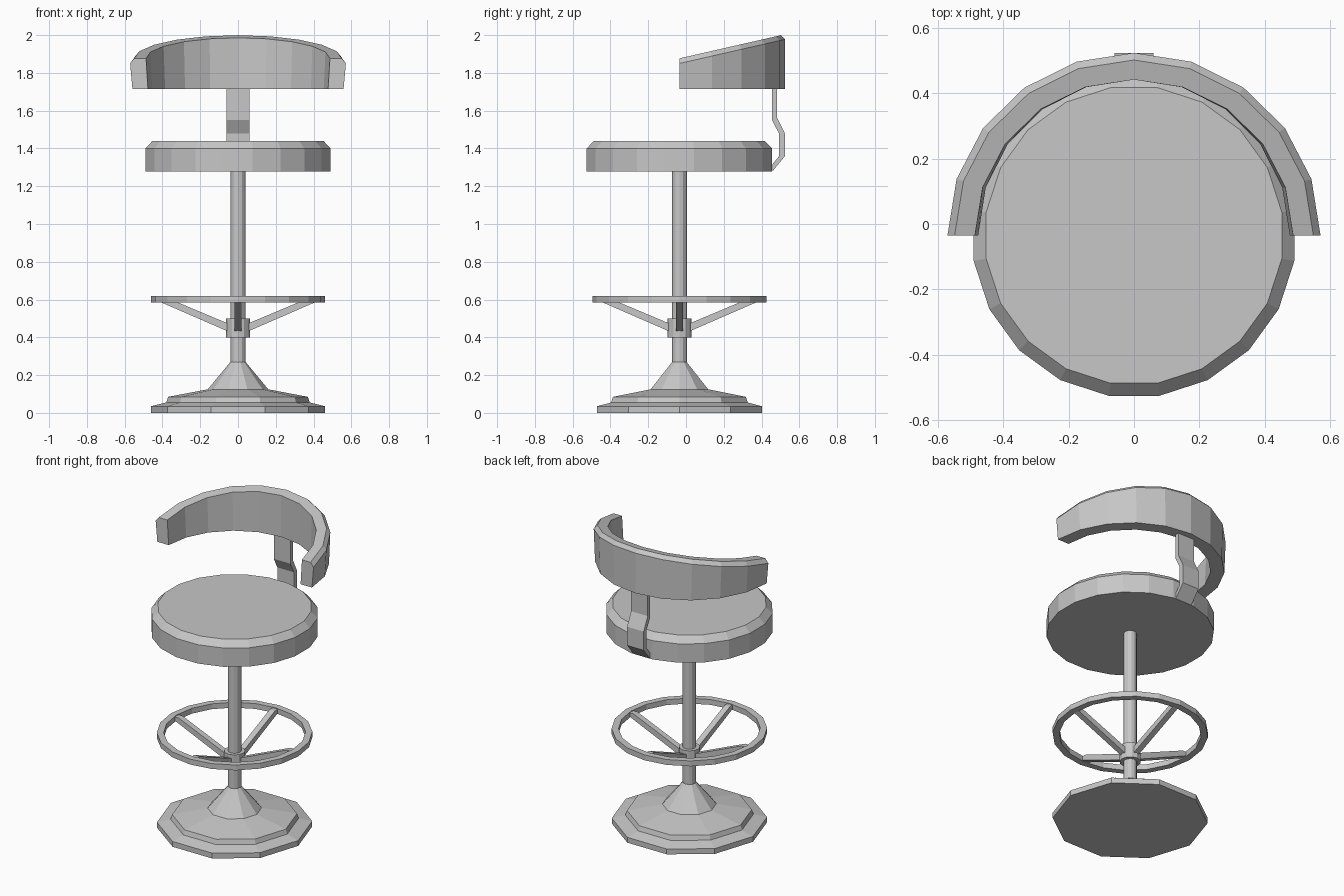
import bpy
import bmesh
from math import sin, cos, pi, radians

cube = bpy.data.objects.get("Cube")
if cube:
    bpy.data.objects.remove(cube, do_unlink=True)

CY = -0.035  # y of the column axis

metal = bpy.data.materials.new("plain grey")
metal.use_nodes = True
GREY = (0.57, 0.57, 0.57, 1)
metal.diffuse_color = GREY
metal.node_tree.nodes["Principled BSDF"].inputs["Base Color"].default_value = GREY


def finish(name, bm):
    bmesh.ops.recalc_face_normals(bm, faces=bm.faces)
    mesh = bpy.data.meshes.new(name)
    bm.to_mesh(mesh)
    bm.free()
    mesh.materials.append(metal)
    obj = bpy.data.objects.new(name, mesh)
    bpy.context.collection.objects.link(obj)
    return obj


def skin(bm, rings, closed_path):
    """Bridge successive closed loops of vertices."""
    count = len(rings)
    for i in range(count if closed_path else count - 1):
        a, b = rings[i], rings[(i + 1) % count]
        for j in range(len(a)):
            k = (j + 1) % len(a)
            bm.faces.new((a[j], a[k], b[k], b[j]))
    if not closed_path:
        bm.faces.new(rings[0])
        bm.faces.new(rings[-1])


def lathe(name, profile, sides, turn=0.0, hollow=False):
    """Stack of polygons given as (radius, z); hollow joins last to first."""
    bm = bmesh.new()
    rings = []
    for r, z in profile:
        angles = [turn + 2 * pi * i / sides for i in range(sides)]
        rings.append([bm.verts.new((r * cos(a), CY + r * sin(a), z)) for a in angles])
    skin(bm, rings, hollow)
    return finish(name, bm)


def extrude_profile(name, points, half_width, angle=0.0):
    """Side profile of (outward, z) given a width, turned about the axis."""
    bm = bmesh.new()
    rings = []
    for w in (-half_width, half_width):
        rings.append([bm.verts.new((r * cos(angle) - w * sin(angle),
                                    CY + r * sin(angle) + w * cos(angle), z))
                      for r, z in points])
    skin(bm, rings, False)
    return finish(name, bm)


# Stepped ten-sided foot and cone
lathe("base", [(0.46, 0), (0.46, 0.035), (0.38, 0.055), (0.37, 0.085),
               (0.16, 0.125), (0.04, 0.27)], 10)

# Column and footrest hub
lathe("column", [(0.04, 0.25), (0.04, 1.28)], 12)
lathe("footrest_hub", [(0.063, 0.40), (0.063, 0.50)], 12)

# Footrest ring and its four rising spokes
lathe("footrest_ring", [(0.461, 0.585), (0.461, 0.62), (0.42, 0.62), (0.42, 0.585)],
      20, hollow=True)
spoke = [(0.05, 0.43), (0.05, 0.472), (0.39, 0.615), (0.43, 0.615), (0.43, 0.595)]
for i, side in enumerate(("left", "back", "right", "front")):
    extrude_profile("footrest_spoke_" + side, spoke, 0.019, i * pi / 2)

# Padded seat with a bevelled rim
lathe("seat", [(0.497, 1.277), (0.497, 1.40), (0.458, 1.44)], 20, radians(9))

# Bent strap carrying the backrest
strap = [(0.455, 1.80), (0.481, 1.80), (0.481, 1.565), (0.523, 1.48),
         (0.523, 1.358), (0.457, 1.278), (0.457, 1.316), (0.492, 1.358),
         (0.492, 1.48), (0.455, 1.55)]
extrude_profile("backrest_strap", [(y - CY, z) for y, z in strap], 0.06, pi / 2)

# Half-round backrest: level underside, top rising to the back, sides flared
section = [(0.477, 0.477, None), (0.559, 0.559, None),
           (0.571, 0.559, 1.85), (0.549, 0.537, 1.877), (0.487, 0.477, 1.877)]
bm = bmesh.new()
loops = []
for i in range(11):
    a = pi * i / 10
    loop = []
    for rx, ry, z in section:
        rise = ry * sin(a)
        height = 1.715 if z is None else z + 0.228 * rise
        loop.append(bm.verts.new((rx * cos(a), CY + rise, height)))
    loops.append(loop)
skin(bm, loops, False)
finish("backrest", bm)
